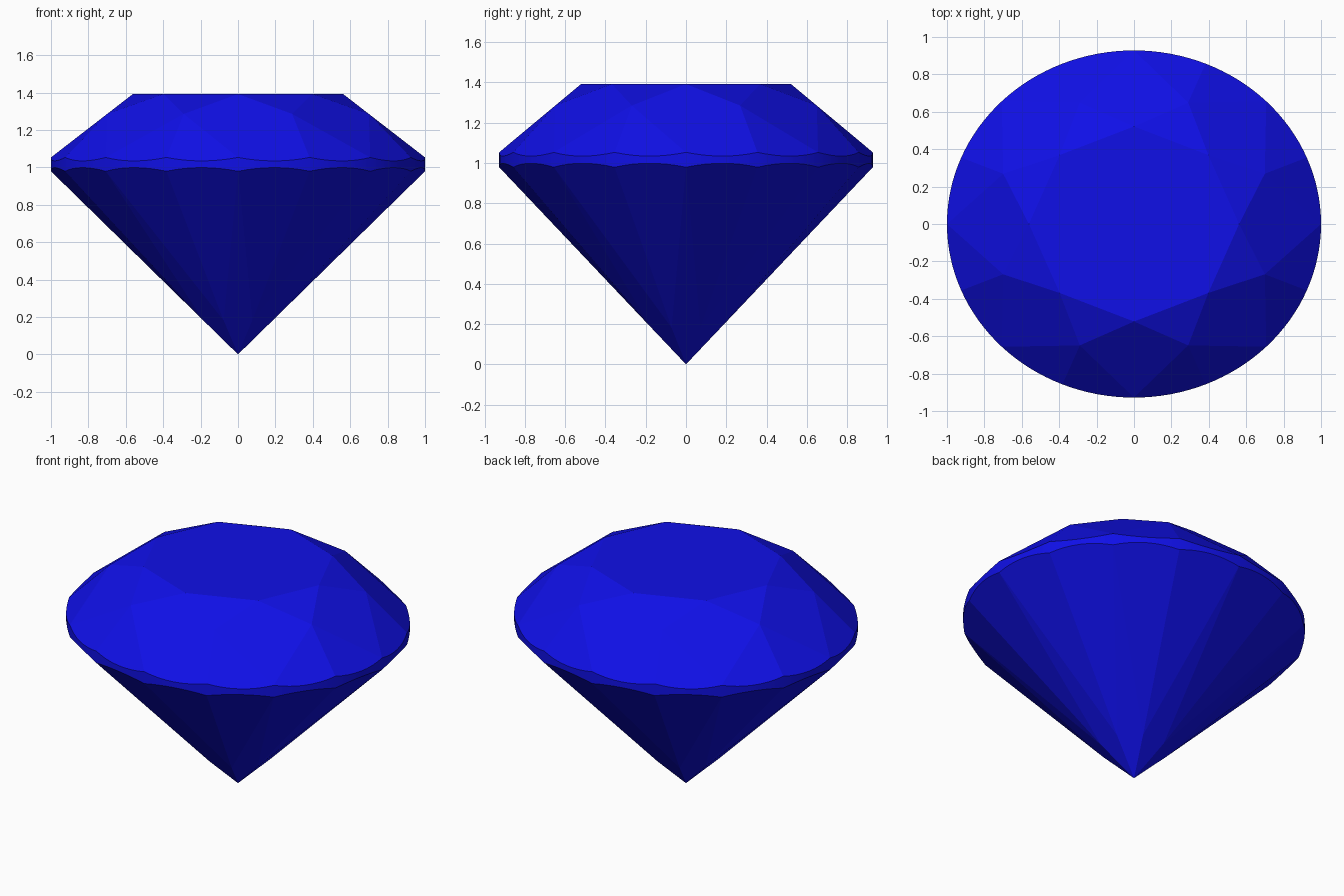
import bpy, bmesh
from math import cos, sin, radians, pi

if "Cube" in bpy.data.objects:
    bpy.data.objects.remove(bpy.data.objects["Cube"])

# Oval brilliant-cut proportions (y is squashed)
SQUASH = 0.928
SEGS = 128
H_TABLE, R_TABLE = 1.392, 0.562
Z_TOP, Z_BOT = 1.053, 0.979        # girdle edges at the 16 facet corners
R_STAR, R_LOW = 0.757, 0.2         # star corners, lower pavilion corners
C11, C22 = cos(radians(11.25)), cos(radians(22.5))

z_star = H_TABLE - (R_STAR * C22 - R_TABLE) * (H_TABLE - Z_TOP) / (1 - R_TABLE)
z_low = Z_BOT * R_LOW * C22

# Slopes of the girdle facets, which scallop the girdle where they meet it
slope_up = (z_star - Z_TOP) / (C11 * (1 - R_STAR))
slope_low = (Z_BOT - z_low) / (C11 * (1 - R_LOW))

bm = bmesh.new()


def point(r, a, z):
    bm.verts.new((r * cos(a), r * sin(a) * SQUASH, z))


# Culet, table, star and lower pavilion corners
point(0, 0, 0)
for i in range(8):
    a = i * pi / 4
    point(R_TABLE, a, H_TABLE)
    point(R_STAR, a + pi / 8, z_star)
    point(R_LOW, a + pi / 8, z_low)

# Scalloped girdle band
for i in range(SEGS):
    a = 2 * pi * i / SEGS
    bulge = cos(a % (pi / 8) - pi / 16) - C11
    point(1, a, Z_TOP - slope_up * bulge)
    point(1, a, Z_BOT + slope_low * bulge)

# Wrap the corners, then merge triangles into whole flat facets
bmesh.ops.convex_hull(bm, input=bm.verts[:])
bmesh.ops.dissolve_limit(bm, angle_limit=radians(0.6), verts=bm.verts[:], edges=bm.edges[:])
bmesh.ops.recalc_face_normals(bm, faces=bm.faces[:])

mesh = bpy.data.meshes.new("cut_gem")
bm.to_mesh(mesh)
bm.free()
gem = bpy.data.objects.new("cut_gem", mesh)
bpy.context.collection.objects.link(gem)

mat = bpy.data.materials.new("blue_gem")
mat.diffuse_color = (0.005, 0.005, 0.8, 1)
mat.use_nodes = True
mat.node_tree.nodes["Principled BSDF"].inputs["Base Color"].default_value = mat.diffuse_color
mesh.materials.append(mat)

# Smooth girdle, crisp facets
bpy.context.view_layer.objects.active = gem
gem.select_set(True)
bpy.ops.object.shade_smooth_by_angle(angle=radians(4))
